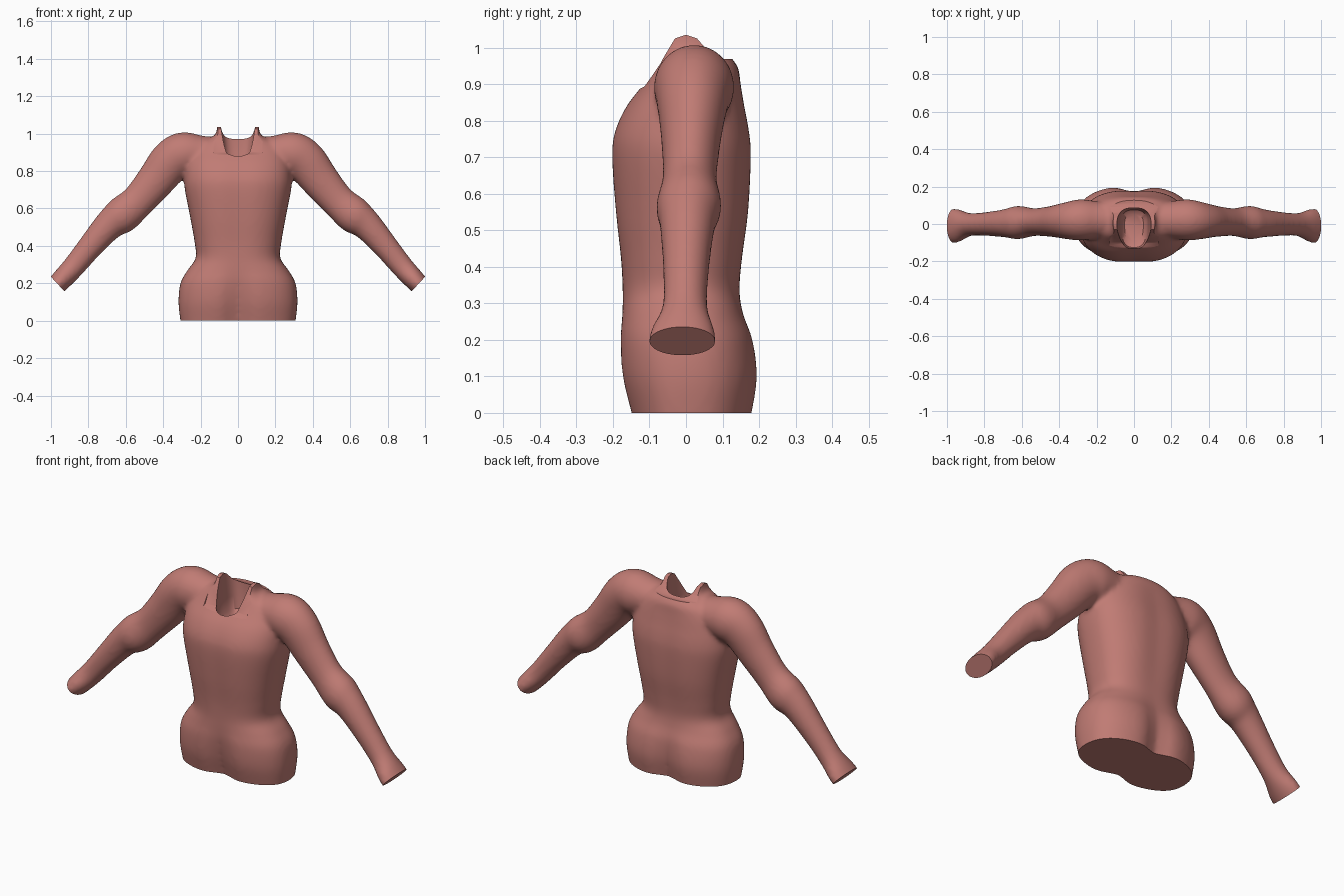
import bpy, bmesh, math
from mathutils import Vector

cube = bpy.data.objects.get("Cube")
if cube:
    bpy.data.objects.remove(cube)

skin = bpy.data.materials.new("rosy skin")
skin.use_nodes = True
color = (0.53, 0.2, 0.175, 1)
skin.diffuse_color = color
skin.node_tree.nodes["Principled BSDF"].inputs["Base Color"].default_value = color


def spline(rows, steps=5):
    """Smooth rows of numbers with a Catmull-Rom curve."""
    out = []
    for i in range(len(rows) - 1):
        a, b, c, d = (rows[max(0, min(len(rows) - 1, i + k))] for k in (-1, 0, 1, 2))
        for s in range(steps):
            t = s / steps
            out.append([0.5 * (2 * q + (r - p) * t + (2*p - 5*q + 4*r - u) * t*t
                               + (3*q - p - 3*r + u) * t**3)
                        for p, q, r, u in zip(a, b, c, d)])
    return out + [list(rows[-1])]


def loft(bm, rings):
    """Skin a closed tube through rings of points."""
    loops = [[bm.verts.new(p) for p in ring] for ring in rings]
    for lo, hi in zip(loops, loops[1:]):
        for i in range(len(lo)):
            j = (i + 1) % len(lo)
            bm.faces.new((lo[i], lo[j], hi[j], hi[i]))
    bm.faces.new(loops[0][::-1])
    bm.faces.new(loops[-1])


def make(name, bm):
    bmesh.ops.recalc_face_normals(bm, faces=bm.faces)
    mesh = bpy.data.meshes.new(name)
    bm.to_mesh(mesh)
    bm.free()
    obj = bpy.data.objects.new(name, mesh)
    bpy.context.collection.objects.link(obj)
    mesh.materials.append(skin)
    return obj


def bake(obj):
    """Apply the modifiers of an object."""
    bpy.context.view_layer.update()
    graph = bpy.context.evaluated_depsgraph_get()
    mesh = bpy.data.meshes.new_from_object(obj.evaluated_get(graph))
    obj.modifiers.clear()
    obj.data = mesh


ANGLES = [2 * math.pi * i / 64 for i in range(64)]


def power(v, e):
    return math.copysign(abs(v) ** e, v)


# Torso: height, half width, front depth, back depth, centre groove
torso = [
    (-0.07, 0.295, 0.14, 0.175, 0.04),
    (0.0, 0.308, 0.158, 0.19, 0.04),
    (0.1, 0.318, 0.182, 0.204, 0.035),
    (0.2, 0.308, 0.187, 0.19, 0.02),
    (0.27, 0.27, 0.18, 0.162, 0.008),
    (0.335, 0.226, 0.177, 0.15, 0.004),
    (0.42, 0.232, 0.183, 0.158, 0.006),
    (0.55, 0.255, 0.198, 0.176, 0.008),
    (0.7, 0.284, 0.208, 0.183, 0.008),
    (0.77, 0.286, 0.2, 0.178, 0.008),
    (0.84, 0.275, 0.167, 0.164, 0.006),
    (0.9, 0.25, 0.12, 0.153, 0.004),
    (0.945, 0.205, 0.092, 0.143, 0),
    (0.98, 0.14, 0.085, 0.118, 0),
    (1.01, 0.115, 0.085, 0.105, 0),
    (1.1, 0.108, 0.085, 0.1, 0),
]
body = bmesh.new()
rings = []
for z, w, front, back, groove in spline(torso):
    ring = []
    for a in ANGLES:
        x, s = w * power(math.cos(a), 0.82), power(math.sin(a), 0.82)
        depth = (back if s > 0 else front) - groove * math.exp(-(x / 0.07) ** 2)
        ring.append((x, s * depth, z))
    rings.append(ring)
loft(body, rings)

# Arms: x, z, y, half thickness across the arm, half thickness front to back
arm = [
    (0.08, 0.885, 0.02, 0.09, 0.085),
    (0.2, 0.89, 0.022, 0.1, 0.1),
    (0.29, 0.89, 0.022, 0.118, 0.11),
    (0.36, 0.85, 0.018, 0.114, 0.098),
    (0.44, 0.75, 0.014, 0.102, 0.082),
    (0.535, 0.64, 0.01, 0.091, 0.074),
    (0.62, 0.565, 0.008, 0.098, 0.089),
    (0.69, 0.51, 0.004, 0.081, 0.075),
    (0.795, 0.39, 0.0, 0.067, 0.063),
    (0.88, 0.287, -0.003, 0.06, 0.062),
    (0.94, 0.222, -0.009, 0.056, 0.088),
    (0.98, 0.18, -0.01, 0.052, 0.092),
    (1.03, 0.125, -0.01, 0.05, 0.09),
]
path = spline(arm)
for side in (1, -1):
    rings = []
    for i, (x, z, y, thick, deep) in enumerate(path):
        prev, nxt = path[max(i - 1, 0)], path[min(i + 1, len(path) - 1)]
        along = Vector((nxt[0] - prev[0], nxt[1] - prev[1])).normalized()
        rings.append([(side * (x - along.y * thick * math.cos(a)),
                       y + deep * math.sin(a),
                       z + along.x * thick * math.cos(a)) for a in ANGLES])
    loft(body, rings)
figure = make("torso_with_arms", body)

# Fuse the tubes into one soft skin
remesh = figure.modifiers.new("fuse", "REMESH")
remesh.mode = "VOXEL"
remesh.voxel_size = 0.011
soften = figure.modifiers.new("soften", "SMOOTH")
soften.factor = 0.5
soften.iterations = 10
bake(figure)

# Flat cuts at the hips and wrists
bm = bmesh.new()
bm.from_mesh(figure.data)
cuts = [((0, 0, 0), (0, 0, -1))]
cuts += [((s * 0.965, 0, 0.197), (s * 0.73, 0, -0.68)) for s in (1, -1)]
for point, normal in cuts:
    bmesh.ops.bisect_plane(bm, geom=bm.verts[:] + bm.edges[:] + bm.faces[:],
                           plane_co=point, plane_no=normal, clear_outer=True)
    rim = [e for e in bm.edges if e.is_boundary]
    bmesh.ops.holes_fill(bm, edges=rim, sides=0)
bmesh.ops.recalc_face_normals(bm, faces=bm.faces)
bm.to_mesh(figure.data)
bm.free()

# Collar cutter: low in front, peaks at the sides, mid height behind
outline = [(-0.3, 0.875), (-0.15, 0.875), (-0.1, 0.9), (-0.06, 0.975), (-0.03, 1.025),
           (0, 1.035), (0.03, 1.025), (0.06, 0.99), (0.09, 0.968), (0.3, 0.968),
           (0.3, 1.3), (-0.3, 1.3)]
bm = bmesh.new()
loft(bm, [[(x, y, z) for y, z in outline] for x in (-0.13, 0.13)])
collar = make("collar_cutter", bm)

# Neck cavity cutter
bm = bmesh.new()
rings = []
for z, w, front, back in [(0.81, 0.05, 0.09, 0.05), (0.83, 0.068, 0.125, 0.075),
                          (0.9, 0.076, 0.135, 0.085), (1.04, 0.092, 0.135, 0.087),
                          (1.2, 0.1, 0.135, 0.09)]:
    rings.append([(w * power(math.cos(a), 0.7),
                   (back if math.sin(a) > 0 else front) * power(math.sin(a), 0.7), z)
                  for a in ANGLES])
loft(bm, rings)
cavity = make("cavity_cutter", bm)

for cutter in (collar, cavity):
    cutter.hide_render = True
    cut = figure.modifiers.new(cutter.name, "BOOLEAN")
    cut.operation = "DIFFERENCE"
    cut.solver = "EXACT"
    cut.object = cutter
bake(figure)
for cutter in (collar, cavity):
    bpy.data.objects.remove(cutter)

# One colour, smooth with crisp cut edges
figure.data.materials.clear()
figure.data.materials.append(skin)
figure.data.polygons.foreach_set("material_index", [0] * len(figure.data.polygons))
bpy.ops.object.select_all(action="DESELECT")
figure.select_set(True)
bpy.context.view_layer.objects.active = figure
bpy.ops.object.shade_smooth_by_angle(angle=math.radians(40))
